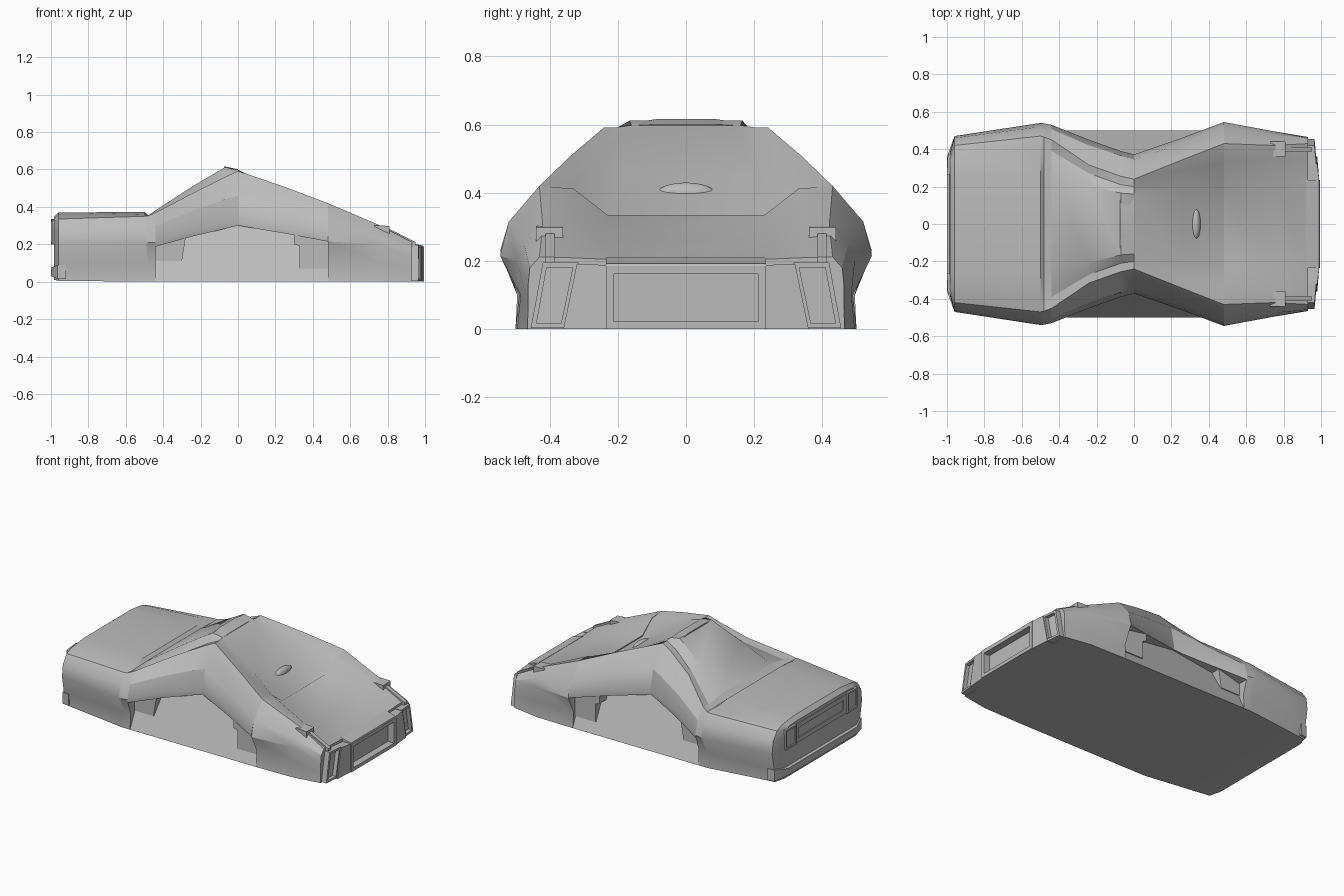
import bpy, bmesh, math

if "Cube" in bpy.data.objects:
    bpy.data.objects.remove(bpy.data.objects["Cube"])

grey = bpy.data.materials.new("plain_grey")
grey.diffuse_color = (0.5, 0.5, 0.5, 1)
grey.use_nodes = True
grey.node_tree.nodes["Principled BSDF"].inputs["Base Color"].default_value = grey.diffuse_color


def finish(name, bm, angle=28):
    bmesh.ops.recalc_face_normals(bm, faces=bm.faces)
    me = bpy.data.meshes.new(name)
    bm.to_mesh(me)
    bm.free()
    me.materials.append(grey)
    ob = bpy.data.objects.new(name, me)
    bpy.context.collection.objects.link(ob)
    bpy.ops.object.select_all(action='DESELECT')
    ob.select_set(True)
    bpy.context.view_layer.objects.active = ob
    bpy.ops.object.shade_smooth_by_angle(angle=math.radians(angle))
    return ob


def loft(name, stations):
    """Skin half sections (x, [(y, z), ...]) mirrored across y = 0."""
    bm = bmesh.new()
    rings = []
    for x, half in stations:
        pts = list(half) + [(-y, z) for y, z in reversed(half)]
        rings.append([bm.verts.new((x, y, z)) for y, z in pts])
    n = len(rings[0])
    for a, b in zip(rings, rings[1:]):
        for i in range(n):
            j = (i + 1) % n
            bm.faces.new((a[i], a[j], b[j], b[i]))
    bm.faces.new(rings[0])
    bm.faces.new(rings[-1])
    return finish(name, bm)


def panel(name, front, back_x, inset=0, depth=0):
    """Solid from a quad of (x, y, z) back to back_x, with optional recessed centre."""
    bm = bmesh.new()
    f = [bm.verts.new(p) for p in front]
    b = [bm.verts.new((back_x, p[1], p[2])) for p in front]
    face = bm.faces.new(f)
    bm.faces.new(b[::-1])
    for i in range(4):
        j = (i + 1) % 4
        bm.faces.new((f[j], f[i], b[i], b[j]))
    bmesh.ops.recalc_face_normals(bm, faces=bm.faces)
    if inset:
        bmesh.ops.inset_region(bm, faces=[face], thickness=inset, use_even_offset=True)
        ret = bmesh.ops.extrude_face_region(bm, geom=[face])
        verts = [v for v in ret["geom"] if isinstance(v, bmesh.types.BMVert)]
        direction = 1 if back_x > front[0][0] else -1
        bmesh.ops.translate(bm, verts=verts, vec=(direction * depth, 0, 0))
        if face.is_valid:
            bmesh.ops.delete(bm, geom=[face], context='FACES_ONLY')
    return finish(name, bm)


def prism(name, profile, y0, y1):
    """Extrude an (x, z) profile from y0 to y1."""
    bm = bmesh.new()
    a = [bm.verts.new((x, y0, z)) for x, z in profile]
    b = [bm.verts.new((x, y1, z)) for x, z in profile]
    bm.faces.new(a)
    bm.faces.new(b[::-1])
    for i in range(len(a)):
        j = (i + 1) % len(a)
        bm.faces.new((a[j], a[i], b[i], b[j]))
    return finish(name, bm)


# Body shells: sections run sill, waist, widest line, upper side, shoulder, glass edge, centre
rear = [
    (-0.985, [(.37, .01), (.375, .09), (.38, .20), (.375, .28), (.36, .325), (.33, .34), (.24, .345)]),
    (-0.96, [(.44, .005), (.45, .09), (.47, .20), (.46, .28), (.42, .335), (.37, .355), (.25, .37)]),
    (-0.50, [(.5, 0), (.495, .10), (.54, .21), (.52, .29), (.47, .35), (.42, .36), (.27, .373)]),
    (-0.48, [(.5, 0), (.495, .10), (.538, .21), (.515, .292), (.465, .352), (.42, .35), (.27, .355)]),
    (-0.44, [(.5, 0), (.495, .10), (.53, .21), (.505, .30), (.45, .37), (.39, .36), (.26, .382)])]
arch = [
    (-0.44, [(.40, .19), (.525, .188), (.53, .21), (.505, .30), (.45, .37), (.39, .36), (.26, .382)]),
    (-0.24, [(.34, .245), (.445, .243), (.45, .28), (.42, .38), (.315, .475), (.27, .465), (.205, .512)]),
    (-0.07, [(.29, .285), (.387, .283), (.39, .315), (.365, .44), (.255, .56), (.21, .56), (.165, .612)]),
    (0.0, [(.28, .30), (.37, .30), (.372, .33), (.345, .46), (.24, .592), (.20, .592), (.16, .598)]),
    (0.25, [(.34, .26), (.455, .258), (.458, .285), (.43, .395), (.34, .507), (.285, .48), (.20, .457)]),
    (0.48, [(.42, .215), (.542, .215), (.545, .23), (.52, .315), (.43, .42), (.33, .408), (.23, .328)])]
nose = [
    (0.48, [(.5, 0), (.49, .10), (.545, .215), (.52, .315), (.43, .42), (.33, .412), (.23, .335)]),
    (0.75, [(.495, 0), (.485, .10), (.495, .20), (.475, .25), (.42, .305), (.36, .297), (.24, .262)]),
    (0.93, [(.465, 0), (.463, .07), (.463, .13), (.458, .18), (.43, .212), (.35, .21), (.23, .205)])]
loft("rear_body", rear)
loft("cabin_arch", arch)
loft("front_body", nose)

# Curved crown at the top of the rear hatch
loft("roof_crown", [(-0.075, [(.165, .58), (.165, .605), (.08, .617)]),
                    (0.0, [(.16, .58), (.16, .597), (.08, .601)])])

# Leaning door panels between the wheel fenders
loft("door_sill", [(x, [(.5, 0), (.36, .30)]) for x in (-.5, .51)])

for s in (-1, 1):
    # Vent blocks tucked under the arch
    prism("rear_vent", [(-.46, .11), (-.30, .11), (-.28, .235), (-.46, .20)], s * .30, s * .455)
    prism("front_vent", [(.33, .07), (.49, .07), (.49, .22), (.30, .25), (.30, .20), (.33, .19)],
          s * .30, s * .475)
    # Slanted fins and recessed front lamps
    panel("front_fin", [(.99, s * .235, 0), (.98, s * .36, 0), (.98, s * .32, .192), (.99, s * .235, .188)], .90)
    panel("front_lamp", [(.975, s * .355, .003), (.965, s * .455, .003),
                         (.965, s * .42, .195), (.975, s * .315, .195)], .90, .014, .025)
    # Hood pods with thin arms
    prism("hood_pod", [(.73, .27), (.81, .23), (.81, .298), (.73, .302)], s * .36, s * .44)
    prism("pod_arm", [(.80, .25), (.95, .19), (.95, .212), (.80, .286)], s * .385, s * .412)
    # Rear lamps
    panel("rear_lamp", [(-1.0, s * .265, .20), (-.995, s * .375, .20),
                        (-.995, s * .375, .33), (-1.0, s * .265, .335)], -.94, .012, .008)

# Front grille with recessed centre
panel("front_grille", [(.995, -.235, 0), (.995, .235, 0), (.995, .235, .185), (.995, -.235, .185)],
      .90, .023, .045)
# Hood lip above the grille
prism("hood_lip", [(.92, .17), (.995, .18), (.99, .192), (.92, .21)], -.235, .235)

# Rear plate recess and stepped bumper
panel("rear_panel", [(-.99, -.265, .20), (-.99, .265, .20), (-.99, .265, .325), (-.99, -.265, .325)],
      -.94, .03, .02)
loft("rear_bumper", [(-1.0, [(.36, .03), (.36, .075)]), (-.965, [(.455, .015), (.455, .09)]),
                     (-.92, [(.46, .015), (.46, .09)])])

# Oval hump on the windscreen
bm = bmesh.new()
bmesh.ops.create_uvsphere(bm, u_segments=24, v_segments=12, radius=1)
bmesh.ops.scale(bm, verts=bm.verts, vec=(.026, .085, .032))
bmesh.ops.translate(bm, verts=bm.verts, vec=(.33, 0, .398))
finish("windscreen_hump", bm)
